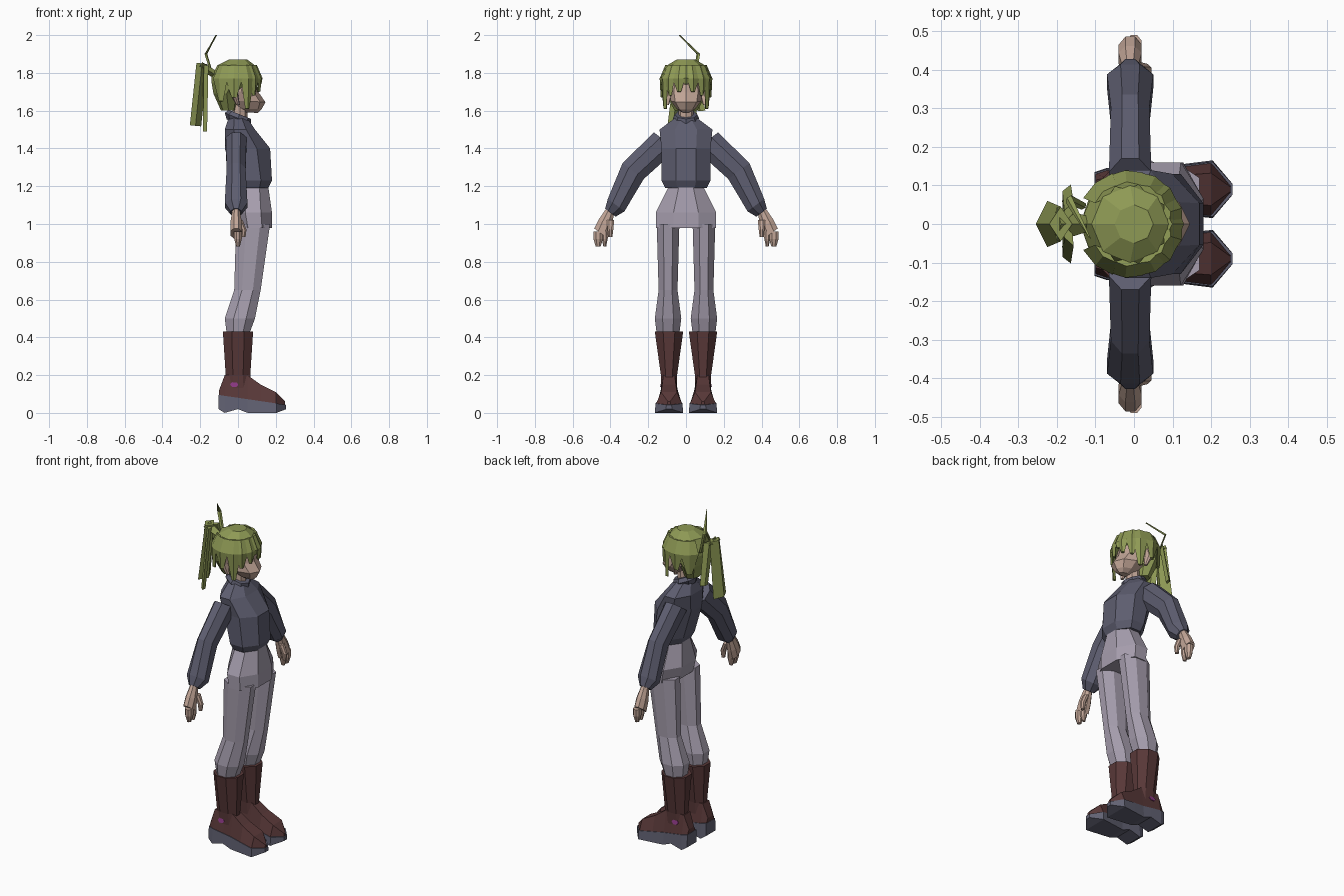
import bpy, bmesh
from math import cos, sin, pi, radians
from mathutils import Vector

cube = bpy.data.objects.get("Cube")
if cube:
    bpy.data.objects.remove(cube, do_unlink=True)


def material(name, *rgb):
    mat = bpy.data.materials.new(name)
    mat.use_nodes = True
    mat.diffuse_color = (*rgb, 1)
    mat.node_tree.nodes["Principled BSDF"].inputs["Base Color"].default_value = (*rgb, 1)
    return mat


HAIR = material("olive green hair", .27, .32, .09)
SKIN = material("skin", .54, .38, .31)
SWEATER = material("slate sweater", .11, .11, .16)
TROUSERS = material("pale grey trousers", .38, .34, .42)
LEATHER = material("dark brown leather", .1, .04, .04)
SOLE = material("slate sole", .12, .12, .17)
BADGE = material("purple badge", .26, .04, .23)

FLAT, RIDGED = .5, 0    # an octagon turned to show a flat or a ridge in front
UP = Vector((0, 0, 1))
SIDEWAYS = Vector((0, 1, 0))
ARM_NORMAL = Vector((0, .8, .6))


def loft(name, mat, rings, side=1):
    """Skin a list of equal point rings, capped at both ends."""
    bm = bmesh.new()
    rows = [[bm.verts.new((x, y * side, z)) for x, y, z in ring] for ring in rings]
    count = len(rows[0])
    for low, high in zip(rows, rows[1:]):
        for i in range(count):
            j = (i + 1) % count
            bm.faces.new((low[i], low[j], high[j], high[i]))
    bm.faces.new(rows[0])
    bm.faces.new(rows[-1])
    bmesh.ops.recalc_face_normals(bm, faces=bm.faces)
    mesh = bpy.data.meshes.new(name)
    bm.to_mesh(mesh)
    bm.free()
    mesh.materials.append(mat)
    bpy.context.scene.collection.objects.link(bpy.data.objects.new(name, mesh))


def octagon(centre, depth, half, turn=FLAT, across=SIDEWAYS, lean=0):
    """Eight points reaching depth along x and half along the across direction."""
    along = Vector((1, 0, lean)) * depth / cos(turn * pi / 4)
    across = across * half / cos(turn * pi / 4)
    angles = [(k + turn) * pi / 4 for k in range(8)]
    return [Vector(centre) + along * cos(a) + across * sin(a) for a in angles]


def tower(name, mat, rows, turn=FLAT, lean=0, y=0, side=1):
    """Stack of level octagons; each row is height, x, depth, half width."""
    loft(name, mat, [octagon((x, y, z), depth, half, turn, lean=lean)
                     for z, x, depth, half in rows], side)


def arm_part(name, mat, rows, side):
    """Tube down the arm; each row is y, height, depth, half thickness."""
    loft(name, mat, [octagon((-.01, y, z), depth, half, across=ARM_NORMAL)
                     for y, z, depth, half in rows], side)


def blade(name, path, across, thick, side=1):
    """Flat tapering lock of hair; path holds points with a half width."""
    across = Vector(across).normalized()
    points = [Vector(p[:3]) for p in path]
    out = (points[-1] - points[0]).cross(across).normalized() * thick
    rings = [[p + across * w, p + out, p - across * w, p - out]
             for p, (*_, w) in zip(points, path)]
    loft(name, HAIR, rings, side)


def head_lock(name, degrees, tip, width, side=1):
    """Lock falling from the crown at an angle from straight ahead."""
    a = radians(degrees)
    path = [(r * cos(a) - .01, r * sin(a), z, w) for r, z, w in
            ((.1, 1.84, width * .7), (.13, 1.77, width), (.125, tip, width * .3))]
    blade(name, path, (-sin(a), cos(a), 0), .01, side)


# Torso, collar and neck
tower("sweater_body", SWEATER, [(1.19, .08, .08, .11), (1.23, .08, .1, .13), (1.4, .05, .12, .13),
                                (1.5, .01, .08, .14), (1.56, 0, .05, .06)])
tower("collar", SWEATER, [(1.53, 0, .06, .05), (1.56, 0, .07, .07), (1.58, .01, .06, .06)],
      RIDGED, lean=-.4)
tower("neck", SKIN, [(z, .01, .04, .04) for z in (1.5, 1.65)], RIDGED)

# Trousers
tower("trouser_hips", TROUSERS, [(1.2, .08, .08, .09), (1.06, .08, .1, .16), (.98, .09, .09, .16)])

# Foot stations: x, top, half width
STATIONS = [(-.1, .12, .04), (-.07, .2, .05), (0, .2, .05), (.05, .2, .05),
            (.12, .15, .06), (.2, .11, .07), (.25, .06, .01)]
LIFTED = (STATIONS[0], STATIONS[2], STATIONS[-1])


def foot_ring(x, low, high, half, taper):
    return [(x, .09 + half * f, z) for f, z in ((-1, low), (1, low), (taper, high), (-taper, high))]


def seam(x):
    return .075 - .15 * x


for label, side in (("left_", 1), ("right_", -1)):
    tower(label + "trouser_leg", TROUSERS, [(1, .08, .09, .06), (.65, .05, .07, .05),
                                            (.5, .01, .08, .07), (.42, 0, .06, .06)], y=.095, side=side)

    # Boots
    tower(label + "boot_shaft", LEATHER, [(.43, 0, .08, .075), (.2, 0, .065, .043), (.1, 0, .07, .04)],
          y=.09, side=side)
    loft(label + "boot_foot", LEATHER, [foot_ring(x, seam(x), top, half, .6)
                                        for x, top, half in STATIONS], side)
    loft(label + "boot_sole", SOLE, [foot_ring(s[0] * 1.02, .02 if s in LIFTED else 0,
                                               seam(s[0]) + .005, s[2] + .005, .95)
                                     for s in STATIONS], side)
    corners = [(.022 * cos(k * pi / 3), .015 * sin(k * pi / 3)) for k in range(6)]
    loft(label + "boot_badge", BADGE, [[(x - .02, y - z * .2, z + .15) for x, z in corners]
                                       for y in (.125, .134)], side)

    # Sleeves and hands
    arm_part(label + "sleeve", SWEATER, [(.11, 1.44, .055, .075), (.28, 1.28, .05, .07),
                                         (.37, 1.1, .06, .055), (.4, 1.06, .03, .035)], side)
    arm_part(label + "palm", SKIN, [(.4, 1.07, .02, .025), (.43, 1, .03, .04), (.45, .95, .03, .045)], side)
    for part, y, half in (("outer_fingers", .465, .025), ("inner_fingers", .43, .015)):
        tower(label + part, SKIN, [(.96, 0, .02, half), (.92, 0, .02, half), (.88, 0, .01, half / 2)],
              y=y, side=side)
    tower(label + "thumb", SKIN, [(1.02, .01, .015, .02), (.97, .03, .015, .015), (.93, .03, .01, .01)],
          y=.4, side=side)

    # Ears and hair locks around the face
    tower(label + "ear", SKIN, [(1.63, 0, .01, .01), (1.69, -.02, .02, .03), (1.74, -.01, .01, .01)],
          RIDGED, y=.1, side=side)
    for part, degrees, tip, width in (("inner_fringe", 17, 1.7, .035), ("outer_fringe", 42, 1.68, .035),
                                      ("temple_lock", 62, 1.61, .04), ("side_lock", 95, 1.67, .045),
                                      ("nape_lock", 130, 1.65, .05)):
        head_lock(label + part, degrees, tip, width, side)

# Head with a pointed face
tower("head", SKIN, [(1.59, .065, .04, .02), (1.61, .06, .065, .05), (1.65, .05, .095, .08),
                     (1.7, .02, .09, .09), (1.8, 0, .08, .08)], RIDGED, lean=-.05)

# Hair cap
tower("hair_cap", HAIR, [(1.87, 0, .05, .05), (1.84, -.01, .1, .1), (1.78, -.01, .13, .13),
                         (1.75, -.03, .11, .13), (1.69, -.06, .07, .11), (1.6, -.05, .04, .06)], RIDGED)
head_lock("centre_fringe", 0, 1.74, .025)

# Ponytail
blade("ponytail_root", [(-.12, 0, 1.79, .02), (-.2, 0, 1.84, .045)], SIDEWAYS, .02)
blade("ponytail_back", [(-.19, 0, 1.85, .045), (-.225, 0, 1.52, .06)], SIDEWAYS, .03)
for label, side, tip in (("left", 1, 1.6), ("right", -1, 1.49)):
    blade("ponytail_" + label, [(-.17, .03, 1.84, .03), (-.175, .08, tip, .025)], (.5, 1, 0), .012, side)

# Stray lock standing above the head
blade("stray_lock", [(-.13, .045, 1.77, .01), (-.17, .065, 1.9, .012), (-.115, -.035, 2, .002)],
      (.6, .8, 0), .005)
